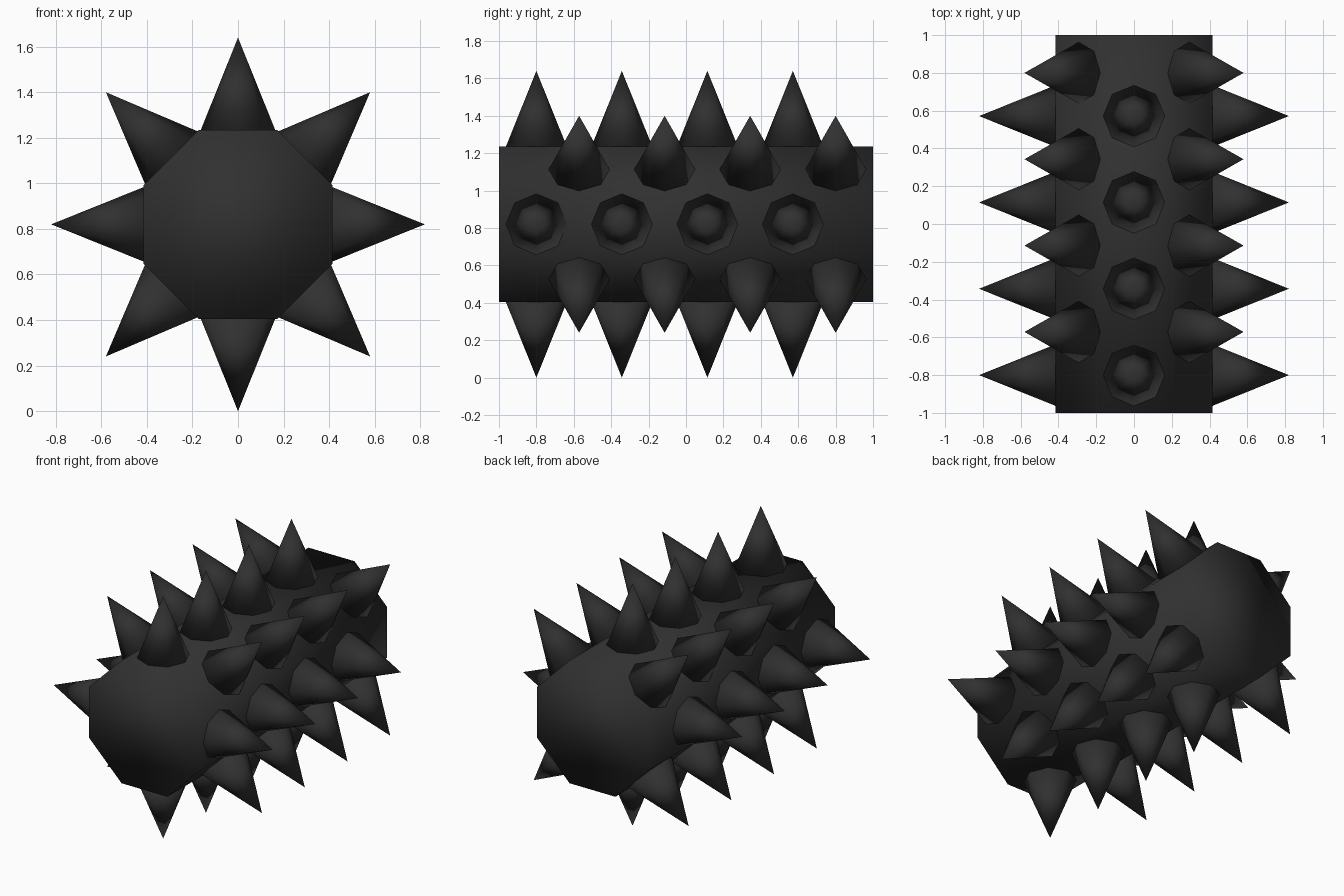
import bpy, math
from mathutils import Matrix, Vector

if "Cube" in bpy.data.objects:
    bpy.data.objects.remove(bpy.data.objects["Cube"])

CENTRE_Z = 0.82
APOTHEM = 0.415      # distance from axis to each flat of the octagonal body
TIP = 0.82           # distance from axis to each spike tip
SPIKE_R = 0.163
STEP = 1.6 / 7

black = bpy.data.materials.new("charcoal black")
black.diffuse_color = (0.03, 0.03, 0.03, 1)
black.use_nodes = True
black.node_tree.nodes["Principled BSDF"].inputs["Base Color"].default_value = black.diffuse_color


def finish(name):
    ob = bpy.context.object
    ob.name = name
    ob.data.materials.append(black)
    bpy.ops.object.shade_smooth()
    return ob


# Octagonal roller body lying along y, flats facing up and sideways
bpy.ops.mesh.primitive_cylinder_add(vertices=8, radius=APOTHEM / math.cos(math.pi / 8), depth=2)
body = finish("roller_body")
body.data.transform(Matrix.Translation((0, 0, CENTRE_Z))
                    @ Matrix.Rotation(math.pi / 2, 4, 'X')
                    @ Matrix.Rotation(math.pi / 8, 4, 'Z'))

# One spike, base on the top flat of the body, pointing up
bpy.ops.mesh.primitive_cone_add(vertices=8, radius1=SPIKE_R, radius2=0, depth=TIP - APOTHEM)
first = finish("spike")
first.data.transform(Matrix.Translation((0, 0, (TIP + APOTHEM) / 2)))

# Four spikes on each of eight flats, staggered on alternate flats
for side in range(8):
    for row in range(4):
        spike = first if side == row == 0 else first.copy()
        if spike is not first:
            bpy.context.collection.objects.link(spike)
        spike.name = f"spike_{side}_{row}"
        y = -0.8 + STEP * (2 * row + side % 2)
        spike.matrix_world = (Matrix.Translation((0, y, CENTRE_Z))
                              @ Matrix.Rotation(side * math.pi / 4, 4, 'Y'))
